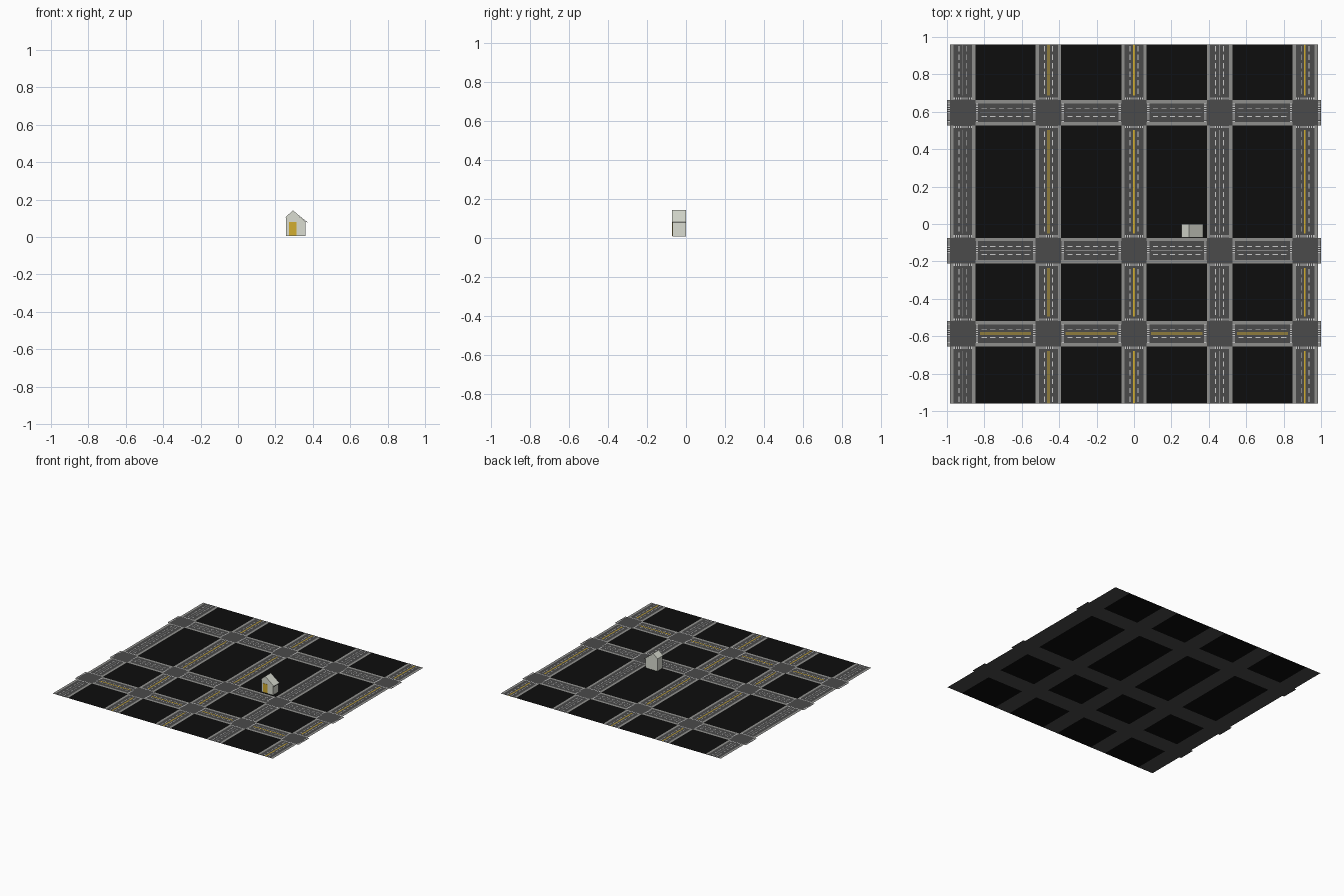
import bpy

if "Cube" in bpy.data.objects:
    bpy.data.objects.remove(bpy.data.objects["Cube"])

ROAD_X = [-0.915, -0.4575, 0.0, 0.4575, 0.915]   # avenues
ROAD_Y = [-0.586, -0.142, 0.595]                 # streets
YELLOW_X = {-0.4575, 0.0, 0.915}
YELLOW_Y = {-0.586}
H = 0.068        # half road width
END_X, END_Y = 1.0, 0.96
WALK = 0.018     # sidewalk width


def mat(name, rgb):
    m = bpy.data.materials.new(name)
    m.diffuse_color = (*rgb, 1)
    m.use_nodes = True
    m.node_tree.nodes["Principled BSDF"].inputs["Base Color"].default_value = m.diffuse_color
    return m


def mesh_object(name, verts, faces, material=None):
    me = bpy.data.meshes.new(name)
    me.from_pydata(verts, [], faces)
    me.update()
    ob = bpy.data.objects.new(name, me)
    bpy.context.collection.objects.link(ob)
    if material:
        me.materials.append(material)
    return ob


def flat(name, rects, z, material):
    """One mesh of flat rectangles (x0, x1, y0, y1)."""
    verts, faces = [], []
    for x0, x1, y0, y1 in rects:
        n = len(verts)
        verts += [(x0, y0, z), (x1, y0, z), (x1, y1, z), (x0, y1, z)]
        faces.append((n, n + 1, n + 2, n + 3))
    return mesh_object(name, verts, faces, material)


def prism(name, profile, y0, y1, material):
    """Extrude an xz outline along y."""
    n = len(profile)
    verts = [(x, y, z) for y in (y0, y1) for x, z in profile]
    faces = [tuple(range(n)), tuple(reversed(range(n, 2 * n)))]
    faces += [(i, i + n, (i + 1) % n + n, (i + 1) % n) for i in range(n)]
    return mesh_object(name, verts, faces, material)


def gaps(centres, lo, hi):
    """Spans left free between crossing roads."""
    edges = [lo] + [e for c in centres for e in (c - H, c + H)] + [hi]
    return [(a, b) for a, b in zip(edges[::2], edges[1::2]) if b - a > 0.001]


black = mat("block_black", (0.004, 0.004, 0.004))
asphalt = mat("asphalt", (0.07, 0.07, 0.07))
concrete = mat("concrete", (0.28, 0.28, 0.27))
white = mat("white_paint", (0.8, 0.8, 0.78))
grey = mat("grey_paint", (0.25, 0.25, 0.25))
yellow = mat("yellow_paint", (0.65, 0.42, 0.03))
wall = mat("house_wall", (0.70, 0.72, 0.64))
dark = mat("roof_edge", (0.05, 0.05, 0.05))

x_gaps = gaps(ROAD_X, -END_X, END_X)
y_gaps = gaps(ROAD_Y, -END_Y, END_Y)

# City blocks and road surfaces, tiled without overlap
flat("city_blocks", [(a, b, c, d) for a, b in x_gaps if b - a > 0.1
                     for c, d in y_gaps], 0, black)
flat("streets", [(-END_X, END_X, y - H, y + H) for y in ROAD_Y], 0, asphalt)
flat("avenues", [(x - H, x + H, a, b) for x in ROAD_X for a, b in y_gaps], 0, asphalt)

# Every road segment as (centre, start, end, yellow centre, runs along y)
segments = [(x, a, b, x in YELLOW_X, True) for x in ROAD_X for a, b in y_gaps]
segments += [(y, a, b, y in YELLOW_Y, False) for y in ROAD_Y for a, b in x_gaps]

walks, dashes, centre_grey, centre_yellow, stripes = [], [], [], [], []
for c, a, b, is_yellow, along_y in segments:
    def strip(u0, u1, v0, v1):
        return (c + u0, c + u1, v0, v1) if along_y else (v0, v1, c + u0, c + u1)

    # Sidewalks
    for s in (-1, 1):
        u = sorted((s * (H - WALK), s * H))
        walks.append(strip(*u, a, b))

    # Crosswalk stripes at ends that meet a crossing
    limit = END_Y if along_y else END_X
    for end, d in ((a, 1), (b, -1)):
        if abs(end) > limit - 0.001:
            continue
        v = sorted((end + d * 0.002, end + d * 0.014))
        for i in range(9):
            u = -0.046 + i * 0.0115
            stripes.append(strip(u - 0.003, u + 0.003, *v))

    # Lane dashes and centre line
    lo = a + (0.024 if abs(a) < limit - 0.001 else 0)
    hi = b - (0.024 if abs(b) < limit - 0.001 else 0)
    if hi - lo < 0.05:
        continue
    count = max(1, round((hi - lo) / 0.046))
    step = (hi - lo) / count
    for i in range(count):
        v = lo + (i + 0.5) * step
        for u in (-0.021, 0.021):
            dashes.append(strip(u - 0.0022, u + 0.0022, v - 0.014, v + 0.014))
    if is_yellow:
        for u in (-0.003, 0.003):
            centre_yellow.append(strip(u - 0.002, u + 0.002, lo, hi))
    else:
        centre_grey.append(strip(-0.002, 0.002, lo, hi))

flat("sidewalks", walks, 0.0008, concrete)
flat("crosswalk_stripes", stripes, 0.0012, white)
flat("lane_dashes", dashes, 0.0008, white)
flat("grey_centre_lines", centre_grey, 0.0008, grey)
flat("yellow_centre_lines", centre_yellow, 0.0008, yellow)

# House body with an uneven gable
prism("house_body", [(0.257, 0.006), (0.362, 0.006), (0.362, 0.083),
                     (0.294, 0.138), (0.257, 0.106)], -0.07, -0.001, wall)
# Thin roof panels, the right one overhanging
prism("roof_left", [(0.255, 0.104), (0.294, 0.138), (0.294, 0.142), (0.255, 0.108)],
      -0.072, 0.0, wall)
prism("roof_right", [(0.294, 0.138), (0.370, 0.0775), (0.370, 0.081), (0.294, 0.142)],
      -0.072, 0.0, wall)
prism("eave_edge", [(0.3695, 0.077), (0.372, 0.077), (0.372, 0.081), (0.3695, 0.081)],
      -0.072, 0.0, dark)
# Front door
prism("front_door", [(0.274, 0.008), (0.313, 0.008), (0.313, 0.08), (0.274, 0.08)],
      -0.0725, -0.069, yellow)
